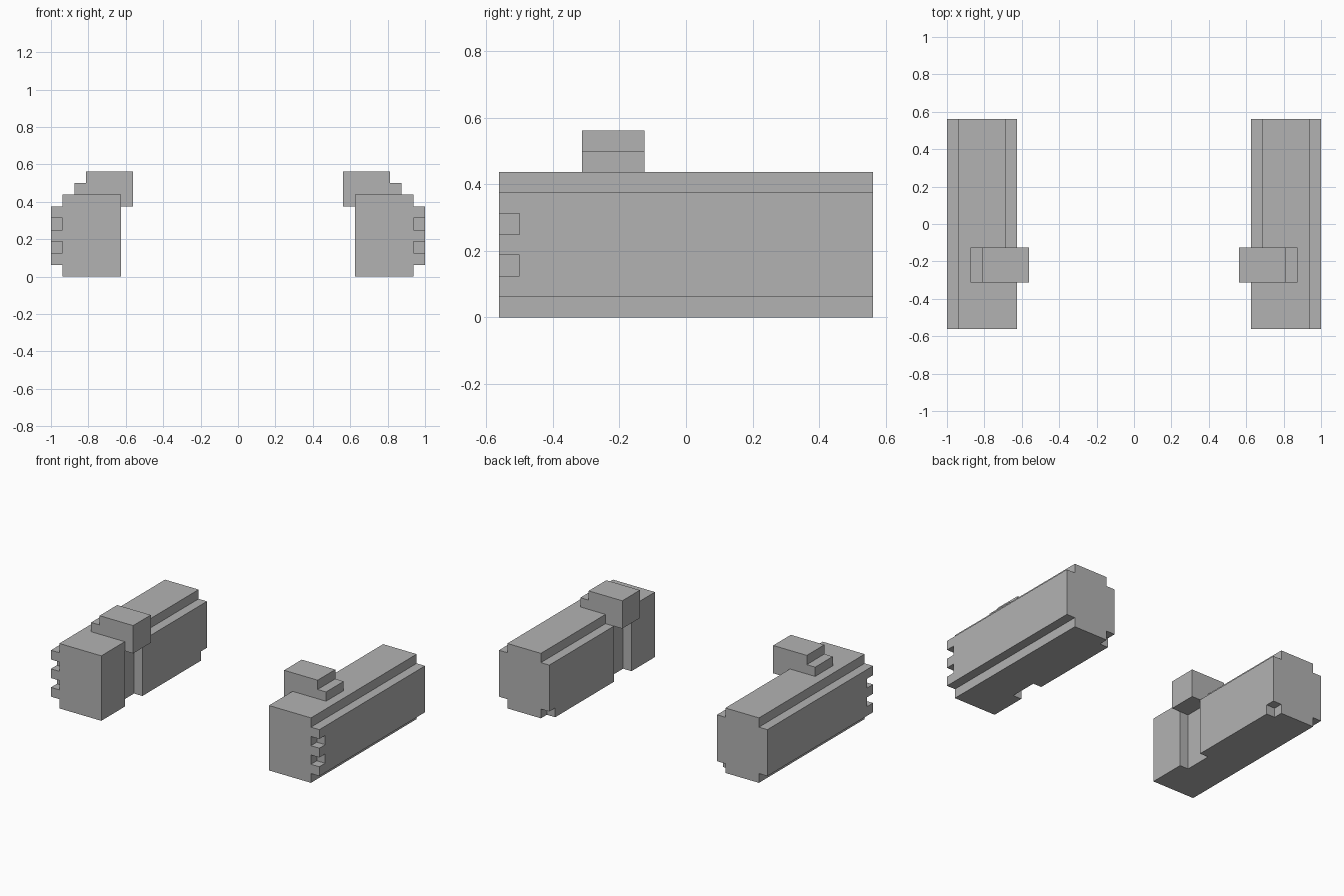
import bpy
import bmesh

if "Cube" in bpy.data.objects:
    bpy.data.objects.remove(bpy.data.objects["Cube"], do_unlink=True)

U = 1 / 16  # every dimension is a whole number of these

grey = bpy.data.materials.new("plain_grey")
grey.use_nodes = True
grey.diffuse_color = (0.45, 0.45, 0.45, 1)
shader = grey.node_tree.nodes["Principled BSDF"]
shader.inputs["Base Color"].default_value = (0.45, 0.45, 0.45, 1)
shader.inputs["Roughness"].default_value = 0.8


def extrude_profile(name, profile, y0, y1):
    """Extrude an x-z outline from y0 to y1."""
    bm = bmesh.new()
    face = bm.faces.new([bm.verts.new((x * U, y0 * U, z * U)) for x, z in profile])
    grown = bmesh.ops.extrude_face_region(bm, geom=[face])["geom"]
    moved = [v for v in grown if isinstance(v, bmesh.types.BMVert)]
    bmesh.ops.translate(bm, verts=moved, vec=(0, (y1 - y0) * U, 0))
    bmesh.ops.recalc_face_normals(bm, faces=bm.faces)
    mesh = bpy.data.meshes.new(name)
    bm.to_mesh(mesh)
    bm.free()
    mesh.materials.append(grey)
    obj = bpy.data.objects.new(name, mesh)
    bpy.context.collection.objects.link(obj)
    return obj


def cut(obj, x0, x1, y0, y1, z0, z1):
    """Remove a box from an object."""
    cutter = extrude_profile("cutter", [(x0, z0), (x1, z0), (x1, z1), (x0, z1)], y0, y1)
    cutter.hide_render = True
    mod = obj.modifiers.new("cut", "BOOLEAN")
    mod.operation = "DIFFERENCE"
    mod.solver = "EXACT"
    mod.object = cutter
    bpy.context.view_layer.objects.active = obj
    bpy.ops.object.modifier_apply(modifier=mod.name)
    bpy.data.objects.remove(cutter, do_unlink=True)


# Long side block with a raised rail along its outer face
block = extrude_profile(
    "side_block",
    [(10, 0), (15, 0), (15, 1), (16, 1), (16, 6), (15, 6), (15, 7), (10, 7)], -9, 9)
cut(block, 9, 11, -5, -2, -1, 8)     # upright slot in the inner face
cut(block, 9, 11, -3, 10, 6, 8)      # ledge along the inner top edge
cut(block, 9, 11, 8, 10, -1, 1)      # small notch in the rear lower corner
for z in (2, 4):                     # two notches at the front of the rail
    cut(block, 15, 17, -10, -8, z, z + 1)

# Stepped clip that sits over the slot
clip = extrude_profile(
    "top_clip",
    [(9, 6), (11, 6), (11, 7), (14, 7), (14, 8), (13, 8), (13, 9), (9, 9)], -5, -2)

# Repeat both parts on the other side
for obj in (block, clip):
    obj.modifiers.new("mirror", "MIRROR").use_axis = (True, False, False)
